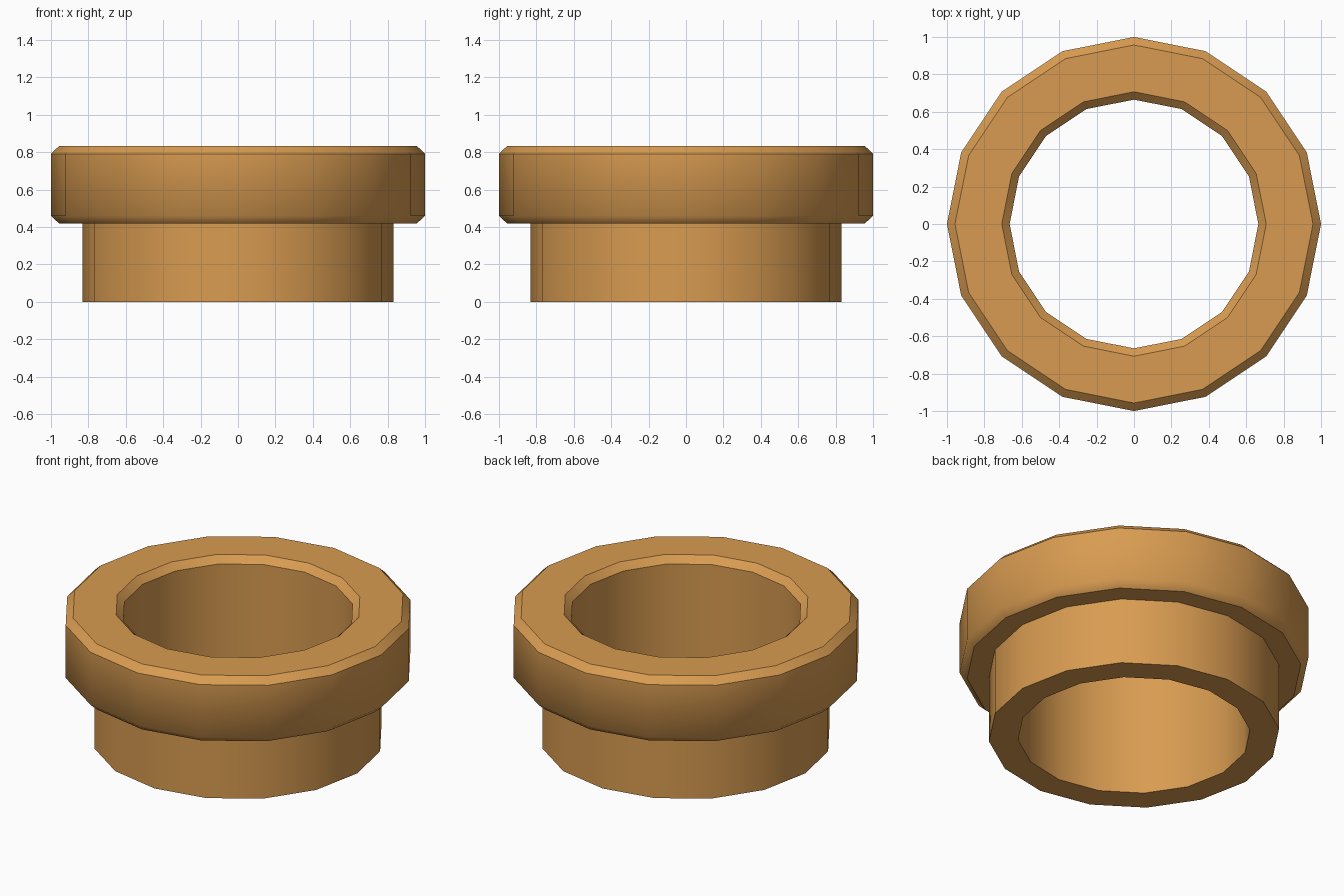
import bpy, bmesh, math

if "Cube" in bpy.data.objects:
    bpy.data.objects.remove(bpy.data.objects["Cube"])

SIDES = 16
LOW_CHAMFER_Z = 0.46

# Closed (radius, height) section of the flanged bushing
profile = [
    (0.665, 0.0), (0.832, 0.0),                # bottom rim
    (0.832, 0.42), (0.957, 0.42),              # sleeve wall, flange underside
    (1.0, LOW_CHAMFER_Z), (1.0, 0.792),        # lower chamfer, flange wall
    (0.957, 0.833), (0.707, 0.833),            # top chamfer, top face
    (0.665, 0.792),                            # bore chamfer
]

bm = bmesh.new()
rings = []
for i in range(SIDES):
    a = 2 * math.pi * i / SIDES
    rings.append([bm.verts.new((r * math.cos(a), r * math.sin(a), z)) for r, z in profile])

# Skin neighbouring sections
n = len(profile)
for i in range(SIDES):
    a, b = rings[i], rings[(i + 1) % SIDES]
    for j in range(n):
        k = (j + 1) % n
        bm.faces.new((a[j], b[j], b[k], a[k]))
bmesh.ops.recalc_face_normals(bm, faces=bm.faces[:])

# Smooth round the walls; the lower chamfer blends into the flange wall
for f in bm.faces:
    f.smooth = True
for e in bm.edges:
    on_low_chamfer = all(abs(v.co.z - LOW_CHAMFER_Z) < 1e-4 for v in e.verts)
    e.smooth = on_low_chamfer or e.calc_face_angle() < math.radians(30)

mesh = bpy.data.meshes.new("flanged_bushing")
bm.to_mesh(mesh)
bm.free()

bronze = bpy.data.materials.new("warm bronze")
bronze.diffuse_color = (0.69, 0.33, 0.082, 1.0)
bronze.use_nodes = True
bronze.node_tree.nodes["Principled BSDF"].inputs["Base Color"].default_value = bronze.diffuse_color
mesh.materials.append(bronze)
bpy.context.collection.objects.link(bpy.data.objects.new("flanged_bushing", mesh))
